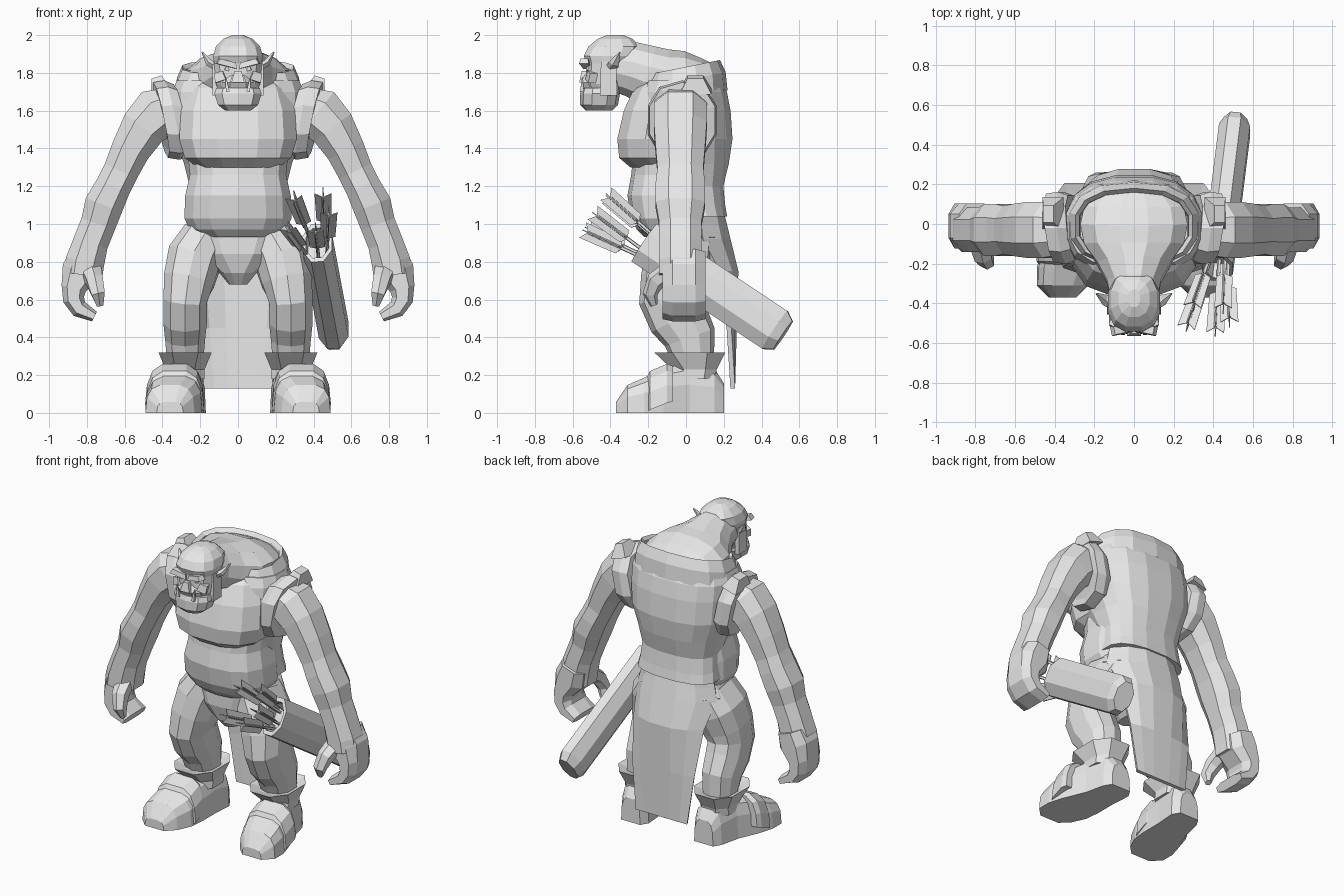
import bpy, bmesh, math
from mathutils import Vector, Matrix

cube = bpy.data.objects.get("Cube")
if cube:
    bpy.data.objects.remove(cube, do_unlink=True)

colour = (.8, .8, .8, 1)
grey = bpy.data.materials.new("plain_grey")
grey.use_nodes = True
grey.diffuse_color = colour
grey.node_tree.nodes["Principled BSDF"].inputs["Base Color"].default_value = colour
X, Y, Z = Vector((1, 0, 0)), Vector((0, 1, 0)), Vector((0, 0, 1))


def finish(name, bm, mirror=False):
    bmesh.ops.recalc_face_normals(bm, faces=bm.faces)
    mesh = bpy.data.meshes.new(name)
    bm.to_mesh(mesh)
    bm.free()
    mesh.materials.append(grey)
    obj = bpy.data.objects.new(name, mesh)
    bpy.context.collection.objects.link(obj)
    if mirror:
        obj.modifiers.new("mirror", "MIRROR")
    return obj


def signed_power(value, power):
    return math.copysign(abs(value) ** power, value)


def oval(centre, u, v, sides=12, power=.85):
    """Ring round the centre with half-axes u and v; power below 1 is boxier."""
    angles = [math.tau * (i + .5) / sides for i in range(sides)]
    return [Vector(centre) + u * signed_power(math.cos(a), power) + v * signed_power(math.sin(a), power)
            for a in angles]


def arch(x, y, width, height, foot=0, lift=0, sides=7):
    """Boxy half ring standing on the ground, its feet raised by the given share."""
    angles = [math.pi * i / sides for i in range(sides + 1)]
    return [Vector((x + width * signed_power(math.cos(a), .6), y,
                    lift + height * max(foot, math.sin(a) ** .7 if i % sides else 0)))
            for i, a in enumerate(angles)]


def loft(name, rings, mirror=False, caps=True):
    bm = bmesh.new()
    loops = [[bm.verts.new(point) for point in ring] for ring in rings]
    for lower, upper in zip(loops, loops[1:]):
        for i in range(len(lower)):
            bm.faces.new((lower[i - 1], lower[i], upper[i], upper[i - 1]))
    if caps:
        bm.faces.new(loops[0])
        bm.faces.new(loops[-1])
    return finish(name, bm, mirror)


def stack(name, rows, sides=12, power=.8, mirror=False, x=0, tilt=0, caps=True):
    """Level rings; each row is height, half width, front y, back y."""
    rings = []
    for z, width, front, back in rows:
        middle, depth = (front + back) / 2, (back - front) / 2
        rings.append(oval((x, middle, z), X * width, (Y + Z * tilt) * depth, sides, power))
    return loft(name, rings, mirror, caps)


def tube(name, rows, side, sides=8, power=.85, mirror=False):
    """Rings square to a path; each row is point, side radius, other radius."""
    points = [Vector(row[:3]) for row in rows]
    rings = []
    for i, (point, row) in enumerate(zip(points, rows)):
        along = (points[min(i + 1, len(points) - 1)] - points[max(i - 1, 0)]).normalized()
        across = (side - along * side.dot(along)).normalized()
        rings.append(oval(point, across * row[3], along.cross(across) * row[4], sides, power))
    return loft(name, rings, mirror)


def block(name, at, size, taper=.8, lean=0, swing=0, mirror=True):
    """Small box, narrowed at the top by taper."""
    bm = bmesh.new()
    bmesh.ops.create_cube(bm, size=1)
    turn = Matrix.Rotation(swing, 3, "Z") @ Matrix.Rotation(lean, 3, "Y")
    for vert in bm.verts:
        x, y, z = (part * length for part, length in zip(vert.co, size))
        narrow = taper if z > 0 else 1
        vert.co = Vector(at) + turn @ Vector((x * narrow, y * narrow, z))
    return finish(name, bm, mirror)


# Hips, belly, chest and the vest that tapers down the back to a flared hem
stack("hips", [(.68, .05, -.12, .04), (.74, .1, -.17, .1), (.84, .24, -.2, .17),
               (.93, .31, -.2, .2), (1, .27, -.22, .19)])
stack("belly", [(.93, .2, -.22, .17), (.97, .26, -.26, .17), (1.03, .29, -.29, .17),
                (1.15, .285, -.31, .17), (1.26, .26, -.29, .17), (1.36, .27, -.28, .17)], 14)
chest = [(1.3, .22, -.3), (1.35, .29, -.36), (1.45, .32, -.37), (1.6, .31, -.335), (1.72, .27, -.28), (1.78, .22, -.2)]
stack("chest", [(*row, .1) for row in chest])
stack("vest", [(1.04, .28, -.08, .22), (1.1, .27, -.1, .21), (1.2, .26, -.12, .2), (1.32, .29, -.2, .23),
               (1.45, .34, -.27, .25), (1.6, .35, -.27, .24), (1.7, .35, -.25, .22), (1.76, .33, -.22, .19)], 16)
stack("collar", [(1.66, .34, -.25, .22), (1.76, .33, -.23, .21), (1.83, .3, -.2, .18),
                 (1.81, .28, -.18, .16), (1.72, .27, -.18, .15)], 14, tilt=.2, caps=False)

# Armhole bands
band = [(.3, .17, .19), (.35, .19, .21), (.41, .18, .2), (.41, .14, .16)]
loft("armhole_band", [oval((x, -.02, 1.55), Y * depth + X * .02, Z * height + X * .04, 10)
                      for x, depth, height in band], True)
block("shoulder_point", (.42, .05, 1.74), (.11, .17, .08), .5, .3)

# Arms and curled hands, flattened from front to back
arm = [(.34, 1.64, .13, .1), (.42, 1.59, .15, .15), (.5, 1.51, .15, .13), (.57, 1.39, .14, .11),
       (.62, 1.28, .13, .1), (.66, 1.2, .14, .1), (.71, 1.1, .14, .11), (.74, 1, .12, .1),
       (.78, .9, .12, .1), (.81, .8, .12, .11), (.82, .73, .12, .11)]
tube("arm", [(x, -.03, z, depth, width) for x, z, depth, width in arm], Y, mirror=True)
hand = [(.8, .84, .09), (.83, .75, .11), (.87, .66, .07), (.87, .6, .06), (.84, .55, .05), (.76, .51, .03)]
tube("hand", [(x, -.01, z, .12, width) for x, z, width in hand], Y, power=.7, mirror=True)
tube("thumb", [(.78, -.08, .76, .06, .05), (.76, -.16, .7, .05, .05), (.74, -.19, .63, .04, .04),
               (.73, -.17, .57, .02, .02)], X, 6, mirror=True)

# Legs, cuffs and boots
tube("leg", [(.17, -.02, .93, .13, .17), (.23, -.04, .82, .15, .18), (.26, -.07, .7, .14, .17),
             (.28, -.08, .6, .12, .17), (.28, -.04, .5, .12, .16), (.28, .02, .4, .11, .14),
             (.28, .04, .28, .1, .11)], X, 10, mirror=True)
stack("cuff", [(.18, .11, -.08, .16), (.23, .11, -.08, .17), (.32, .15, -.18, .22),
               (.3, .11, -.1, .15)], 8, mirror=True, x=.28)
boot = [(.27, .2, .07, .16), (.27, .15, .1, .24), (.29, .02, .11, .27), (.32, -.12, .14, .24),
        (.34, -.22, .15, .19), (.36, -.31, .13, .15), (.36, -.37, .07, .06)]
loft("boot", [arch(*row) for row in boot], True)
strap = [(-.07, .98), (-.1, 1.08), (-.19, 1.07), (-.21, .95)]
loft("boot_strap", [arch(.335, y, .145 * grow, .245 * grow, .2, .4 * (y + .1)) for y, grow in strap], True)

# Long rear cloth wrapped round the hips
cloth = []
for z, width, y, wrap in ((1.08, .25, .2, .12), (1, .27, .22, .14), (.92, .29, .24, .15), (.75, .26, .28, .1),
                          (.45, .23, .27, .03), (.13, .19, .26, 0)):
    outer = [Vector((width * k, y - wrap * abs(k) ** 3, z)) for k in (-1, -.7, -.3, .3, .7, 1)]
    inner = [point - X * point.x * .06 - Y * .025 for point in reversed(outer)]
    cloth.append(outer + inner)
loft("rear_cloth", cloth)

# Hunched neck, running forward into the head
neck = [(.17, 1.79, .18, .05), (.09, 1.78, .26, .1), (0, 1.78, .28, .14), (-.1, 1.77, .26, .16),
        (-.2, 1.79, .19, .16), (-.29, 1.82, .14, .15), (-.4, 1.84, .12, .13)]
tube("neck", [(0, *row) for row in neck], X, 12, 1)
stack("head", [(1.67, .09, -.5, -.36), (1.74, .12, -.53, -.33), (1.85, .13, -.53, -.28),
               (1.89, .135, -.545, -.25), (1.94, .12, -.52, -.24), (1.98, .08, -.47, -.28), (2, .03, -.42, -.33)])
stack("jaw", [(1.6, .07, -.53, -.39), (1.63, .11, -.56, -.36), (1.69, .13, -.56, -.35),
              (1.72, .12, -.55, -.36)], 10)
stack("muzzle", [(1.71, .09, -.54, -.4), (1.75, .09, -.56, -.4), (1.79, .06, -.54, -.4)], 8)

# Face details
block("brow", (.06, -.53, 1.85), (.11, .05, .03), lean=-.25, swing=-.2)
block("nose", (0, -.54, 1.78), (.07, .05, .06), .5, mirror=False)
block("cheek", (.09, -.49, 1.78), (.06, .07, .05), lean=.3, swing=.3)
block("eye", (.05, -.52, 1.82), (.04, .01, .02), lean=-.25, swing=-.2)
block("tusk", (.06, -.55, 1.74), (.02, .02, .08), .15, .15)
block("side_hair", (.12, -.41, 1.77), (.03, .09, .18), .9)
tube("ear", [(.11, -.4, 1.83, .03, .02), (.15, -.38, 1.85, .03, .02), (.19, -.35, 1.91, .004, .004)],
     Y, 5, mirror=True)

# Faceted quiver, hollow at the mouth
mouth, base = Vector((.42, -.22, .9)), Vector((.51, .5, .42))
axis = (base - mouth).normalized()
across = (X - axis * axis.x).normalized()
up = axis.cross(across)
quiver = [(.1, .75), (0, .78), (0, 1), (.96, 1), (1.02, .75)]
loft("quiver", [oval(mouth.lerp(base, share), across * .085 * grow, up * .13 * grow, 8, 1)
                for share, grow in quiver])


def feather(name, tip, along, wing):
    """Thin notched vane centred on the arrow."""
    half = [(-.2, 0), (-.18, .04), (.03, .045), (0, 0)]
    outline = half + [(run, -spread) for run, spread in half[2:0:-1]]
    skin = along.cross(wing) * .003
    loft(name, [[tip + along * run + wing * spread + skin * face for run, spread in outline] for face in (-1, 1)])


# Arrows fanning out of the mouth, each with crossed feathers
for i, (shift, rise, fan, climb) in enumerate(((-.04, .05, -.08, .05), (0, .06, .02, .06), (.04, .04, .05, -.02),
                                               (-.03, -.04, -.06, -.05), (.03, -.05, .03, -.05))):
    start = mouth + across * shift + up * rise + axis * .1
    tip = start - axis * .38 + across * fan + up * climb
    along = (tip - start).normalized()
    tube(f"arrow_shaft_{i}", [(*start, .01, .01), (*tip, .01, .01)], X, 5)
    flat = (X - along * along.x).normalized()
    feather(f"arrow_flat_feather_{i}", tip, along, flat)
    feather(f"arrow_upright_feather_{i}", tip, along, along.cross(flat))
